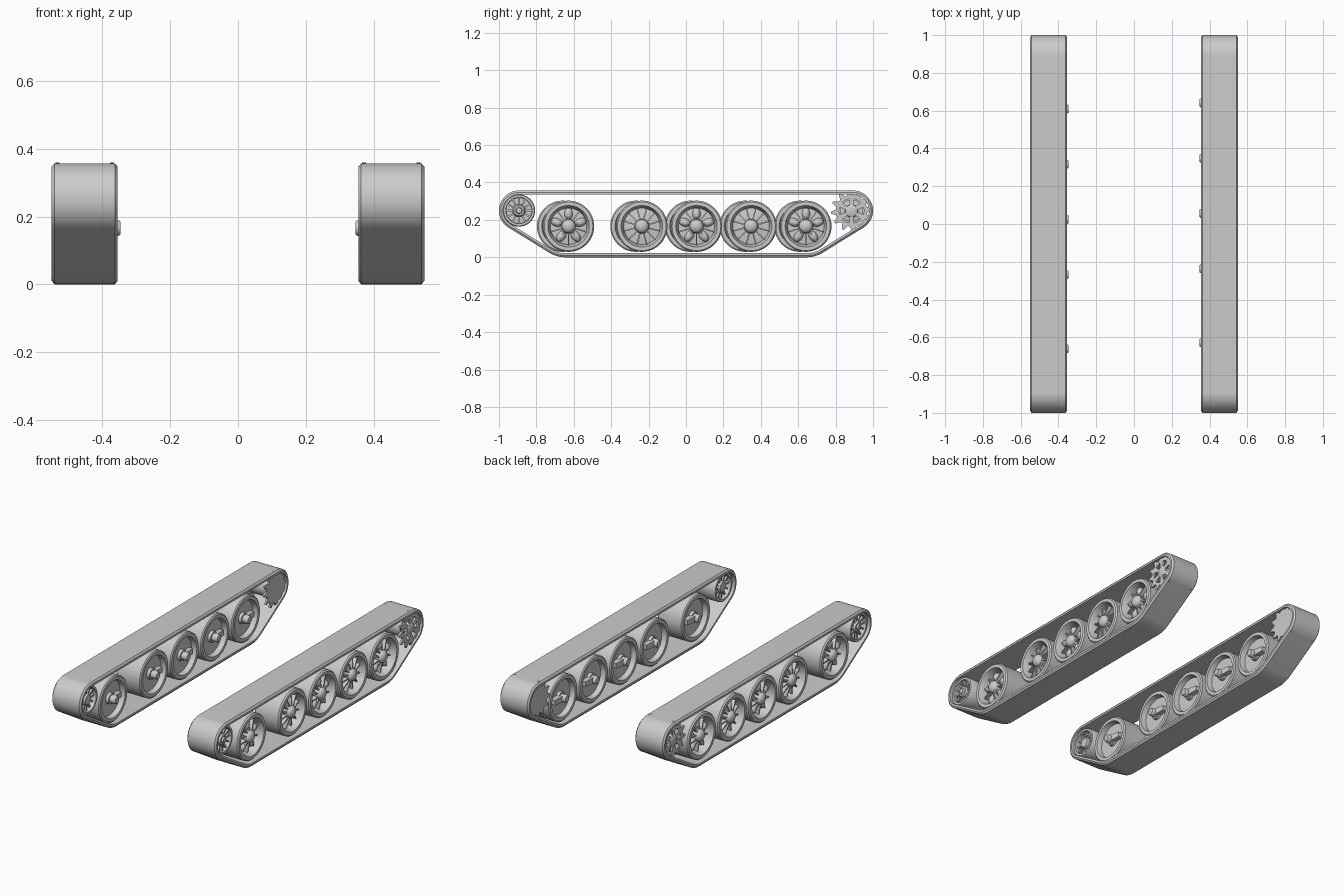
import bpy, bmesh, math
from math import sin, cos, pi, radians
from mathutils import Matrix, Vector

cube = bpy.data.objects.get("Cube")
if cube:
    bpy.data.objects.remove(cube, do_unlink=True)

grey = bpy.data.materials.new("steel_grey")
grey.use_nodes = True
GREY = (0.6, 0.6, 0.6, 1)
grey.diffuse_color = GREY
grey.node_tree.nodes["Principled BSDF"].inputs["Base Color"].default_value = GREY

TRACK_X = 0.4525   # centre of each track; local +x points outwards
WHEEL_Z = 0.166


def finish(bm, name, side, y=0, z=0):
    """Turn a bmesh into an object on the given side, mirrored if needed."""
    bmesh.ops.scale(bm, vec=(side, 1, 1), verts=bm.verts)
    bmesh.ops.recalc_face_normals(bm, faces=bm.faces)
    mesh = bpy.data.meshes.new(name)
    bm.to_mesh(mesh)
    bm.free()
    mesh.materials.append(grey)
    ob = bpy.data.objects.new(("left_" if side > 0 else "right_") + name, mesh)
    ob.location = (side * TRACK_X, y, z)
    bpy.context.collection.objects.link(ob)
    bpy.ops.object.select_all(action='DESELECT')
    ob.select_set(True)
    bpy.context.view_layer.objects.active = ob
    bpy.ops.object.shade_smooth_by_angle(angle=radians(35))
    return ob


def bridge(bm, a, b):
    n = len(a)
    for i in range(n):
        bm.faces.new((a[i], a[(i + 1) % n], b[(i + 1) % n], b[i]))


def lathe(bm, profile, segs=40):
    """Revolve (x, radius) points about the x axis; a zero radius closes it."""
    prev = None
    for x, r in profile:
        ring = [bm.verts.new((x, r * cos(2 * pi * i / segs), r * sin(2 * pi * i / segs)))
                for i in range(segs)]
        if prev:
            bridge(bm, prev, ring)
        prev = ring
    bmesh.ops.remove_doubles(bm, verts=bm.verts, dist=1e-5)


def bar(bm, angle, r0, r1, w0, w1, back, front0, front1):
    """Tapered radial bar between two radii."""
    rot = Matrix.Rotation(angle, 4, 'X')
    ends = []
    for r, w, f in ((r0, w0, front0), (r1, w1, front1)):
        pts = ((back, r, -w), (f, r, -w), (f, r, w), (back, r, w))
        ends.append([bm.verts.new(rot @ Vector(p)) for p in pts])
    bridge(bm, *ends)
    bm.faces.new(ends[0])
    bm.faces.new(ends[1])


def toothed_disc(bm, x, thick, inner=0.0):
    """Twelve-toothed plate, solid or with an open middle."""
    outer = []
    for k in range(12):
        for da, r in ((-11, 0.084), (-2.5, 0.111), (2.5, 0.111), (11, 0.084)):
            a = radians(5 + 30 * k + da)
            outer.append((r, a))
    rings = []
    for dx in (-thick / 2, thick / 2):
        ring = [bm.verts.new((x + dx, r * cos(a), r * sin(a))) for r, a in outer]
        hole = [bm.verts.new((x + dx, inner * cos(a), inner * sin(a))) for r, a in outer]
        bridge(bm, ring, hole)
        rings.append((ring, hole))
    bridge(bm, rings[0][0], rings[1][0])
    bridge(bm, rings[0][1], rings[1][1])
    bmesh.ops.remove_doubles(bm, verts=bm.verts, dist=1e-5)


def belt(side):
    """Closed band wrapped round the end wheels and the outer road wheels."""
    circles = [(-0.893, 0.25, 0.107), (0.893, 0.25, 0.107),
               (-0.645, 0.165, 0.165), (0.645, 0.165, 0.165)]
    section = [(-0.0975, 0.01), (-0.089, 0), (0.089, 0), (0.0975, 0.01),
               (0.0975, 0.022), (-0.0975, 0.022)]
    bm = bmesh.new()
    first = prev = None
    steps = 120
    for i in range(steps):
        a = 2 * pi * (i + 0.5) / steps
        n = (cos(a), sin(a))
        y, z, r = max(circles, key=lambda c: c[0] * n[0] + c[1] * n[1] + c[2])
        ring = [bm.verts.new((x, y + (r - d) * n[0], z + (r - d) * n[1])) for x, d in section]
        if prev:
            bridge(bm, prev, ring)
        first, prev = first or ring, ring
    bridge(bm, prev, first)
    finish(bm, "track_belt", side)


def road_wheel(side, y, petals):
    bm = bmesh.new()
    lathe(bm, [(-0.052, 0), (-0.052, 0.104), (-0.082, 0.111), (-0.082, 0.13), (-0.076, 0.137),
               (0.076, 0.137), (0.084, 0.13), (0.084, 0.111), (0.07, 0.105),
               (0.03, 0.097), (0.04, 0.03), (0.04, 0)], 48)
    finish(bm, "road_wheel", side, y, WHEEL_Z)
    # Domed hub cap
    bm = bmesh.new()
    lathe(bm, [(0.03, 0.04), (0.07, 0.036), (0.08, 0.03), (0.088, 0.018), (0.09, 0)], 24)
    finish(bm, "wheel_hub", side, y, WHEEL_Z)
    # Swollen petals with thin ribs, or plain fins
    bm = bmesh.new()
    for k in range(5 if petals else 0):
        m = (Matrix.Rotation(2 * pi * (k + 0.25) / 5, 4, 'X') @ Matrix.Translation((0.036, 0.066, 0))
             @ Matrix.Diagonal((0.026, 0.034, 0.022, 1)))
        bmesh.ops.create_uvsphere(bm, u_segments=16, v_segments=10, radius=1, matrix=m)
    count = 10 if petals else 12
    for k in range(count):
        bar(bm, 2 * pi * (k + 0.5) / count, 0.03, 0.102, 0.004, 0.003, 0.025, 0.068, 0.052)
    finish(bm, "wheel_spokes", side, y, WHEEL_Z)
    # Suspension arm and axle end on the inner face
    bm = bmesh.new()
    lathe(bm, [(-0.05, 0.034), (-0.07, 0.032), (-0.07, 0.023), (-0.1, 0.023),
               (-0.106, 0.019), (-0.106, 0)], 20)
    bar(bm, 0, 0.0, 0.08, 0.02, 0.015, -0.045, -0.088, -0.08)
    finish(bm, "swing_arm", side, y, WHEEL_Z)


def idler(side):
    y, z = -0.893, 0.25
    bm = bmesh.new()
    lathe(bm, [(-0.08, 0.07), (-0.08, 0.082), (-0.074, 0.086), (0.074, 0.086), (0.08, 0.082),
               (0.08, 0.07), (0.01, 0.068), (0.01, 0), (-0.01, 0), (-0.01, 0.068), (-0.08, 0.07)], 40)
    finish(bm, "idler_rim", side, y, z)
    bm = bmesh.new()
    lathe(bm, [(-0.075, 0), (-0.075, 0.028), (-0.06, 0.036), (0.06, 0.036), (0.075, 0.028),
               (0.075, 0.018), (0.084, 0.014), (0.084, 0)], 24)
    finish(bm, "idler_hub", side, y, z)
    bm = bmesh.new()
    for k in range(12):
        bar(bm, 2 * pi * k / 12, 0.03, 0.073, 0.004, 0.005, -0.065, 0.065, 0.07)
    finish(bm, "idler_spokes", side, y, z)


def sprocket(side):
    y, z = 0.885, 0.248
    bm = bmesh.new()
    toothed_disc(bm, -0.08, 0.012)
    finish(bm, "sprocket_inner_plate", side, y, z)
    bm = bmesh.new()
    toothed_disc(bm, 0.08, 0.012, 0.066)
    for k in range(6):
        bar(bm, 2 * pi * (k + 0.5) / 6, 0.025, 0.07, 0.009, 0.016, 0.074, 0.086, 0.086)
    finish(bm, "sprocket_outer_plate", side, y, z)
    bm = bmesh.new()
    lathe(bm, [(-0.08, 0.06), (0.055, 0.06), (0.06, 0.035), (0.086, 0.033),
               (0.092, 0.022), (0.092, 0)], 28)
    finish(bm, "sprocket_drum", side, y, z)


# Road wheels on the right sit slightly further forward than on the left
for side, shift in ((1, 0), (-1, -0.032)):
    belt(side)
    idler(side)
    sprocket(side)
    for i, y in enumerate((-0.628, -0.236, 0.056, 0.348, 0.641)):
        road_wheel(side, y + shift, i % 2 == 0)
